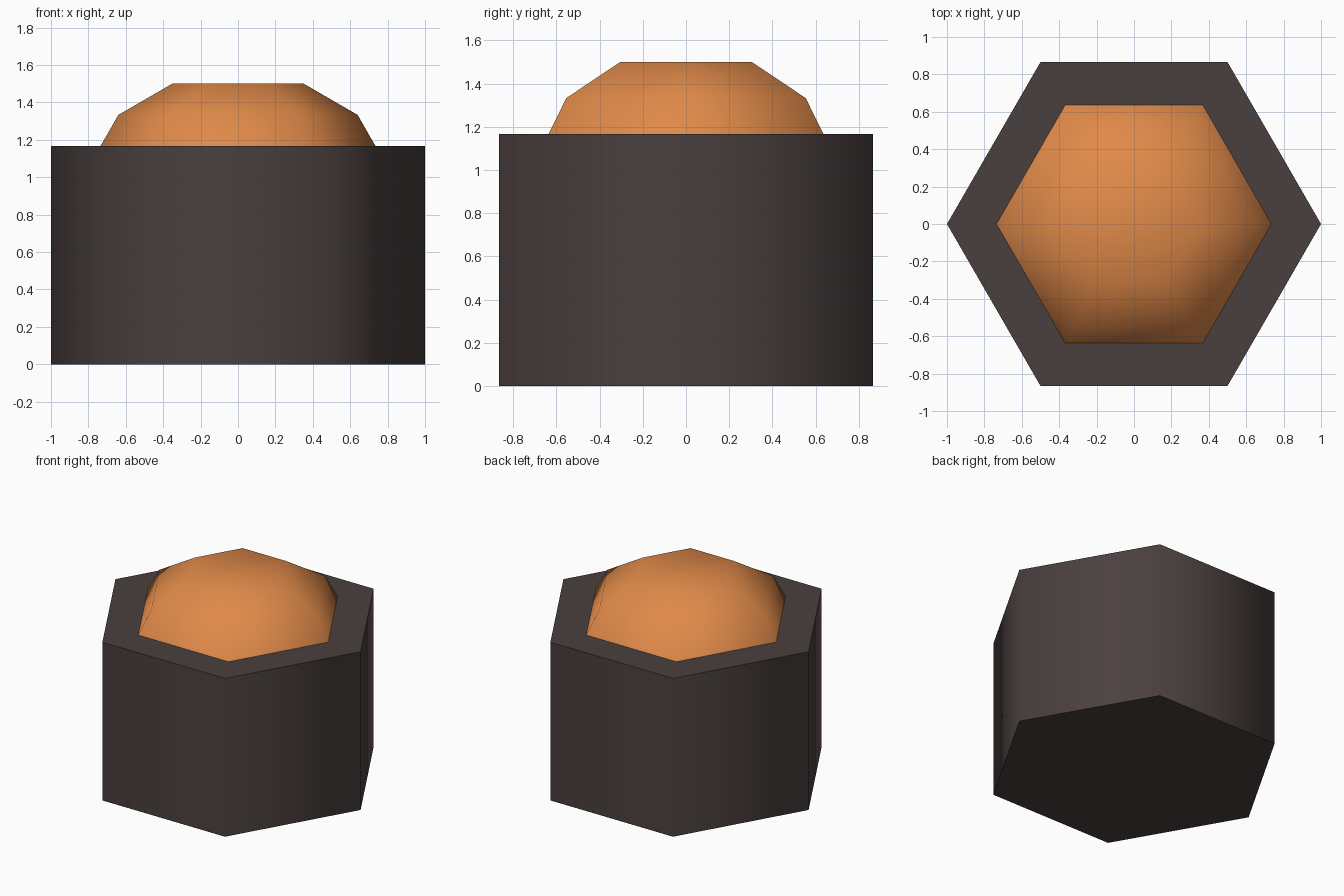
import bpy, bmesh, math

if "Cube" in bpy.data.objects:
    bpy.data.objects.remove(bpy.data.objects["Cube"])

SIDES = 6


def material(name, rgb):
    m = bpy.data.materials.new(name)
    m.diffuse_color = (*rgb, 1)
    m.use_nodes = True
    m.node_tree.nodes["Principled BSDF"].inputs["Base Color"].default_value = m.diffuse_color
    return m


def lathe(name, profile, mat, cap_bottom):
    """Six-sided stack of (radius, z) rings with a flat top."""
    bm = bmesh.new()
    rings = []
    for r, z in profile:
        rings.append([bm.verts.new((r * math.cos(math.tau * i / SIDES),
                                    r * math.sin(math.tau * i / SIDES), z))
                      for i in range(SIDES)])
    for a, b in zip(rings, rings[1:]):
        for i in range(SIDES):
            j = (i + 1) % SIDES
            bm.faces.new((a[i], a[j], b[j], b[i]))
    bm.faces.new(rings[-1])
    if cap_bottom:
        bm.faces.new(rings[0][::-1])
    me = bpy.data.meshes.new(name)
    bm.to_mesh(me)
    bm.free()
    me.materials.append(mat)
    ob = bpy.data.objects.new(name, me)
    bpy.context.collection.objects.link(ob)
    # rounded shading around the sides, sharp at the caps
    bpy.ops.object.select_all(action='DESELECT')
    ob.select_set(True)
    bpy.context.view_layer.objects.active = ob
    bpy.ops.object.shade_smooth_by_angle(angle=math.radians(65))
    return ob


dark = material("dark brown grey", (0.068, 0.051, 0.049))
orange = material("orange", (0.745, 0.254, 0.067))

# hexagonal block
lathe("base_block", [(1, 0), (1, 1.167)], dark, True)
# faceted dome on top
lathe("dome", [(0.735, 1.167), (0.64, 1.333), (0.352, 1.5)], orange, False)
